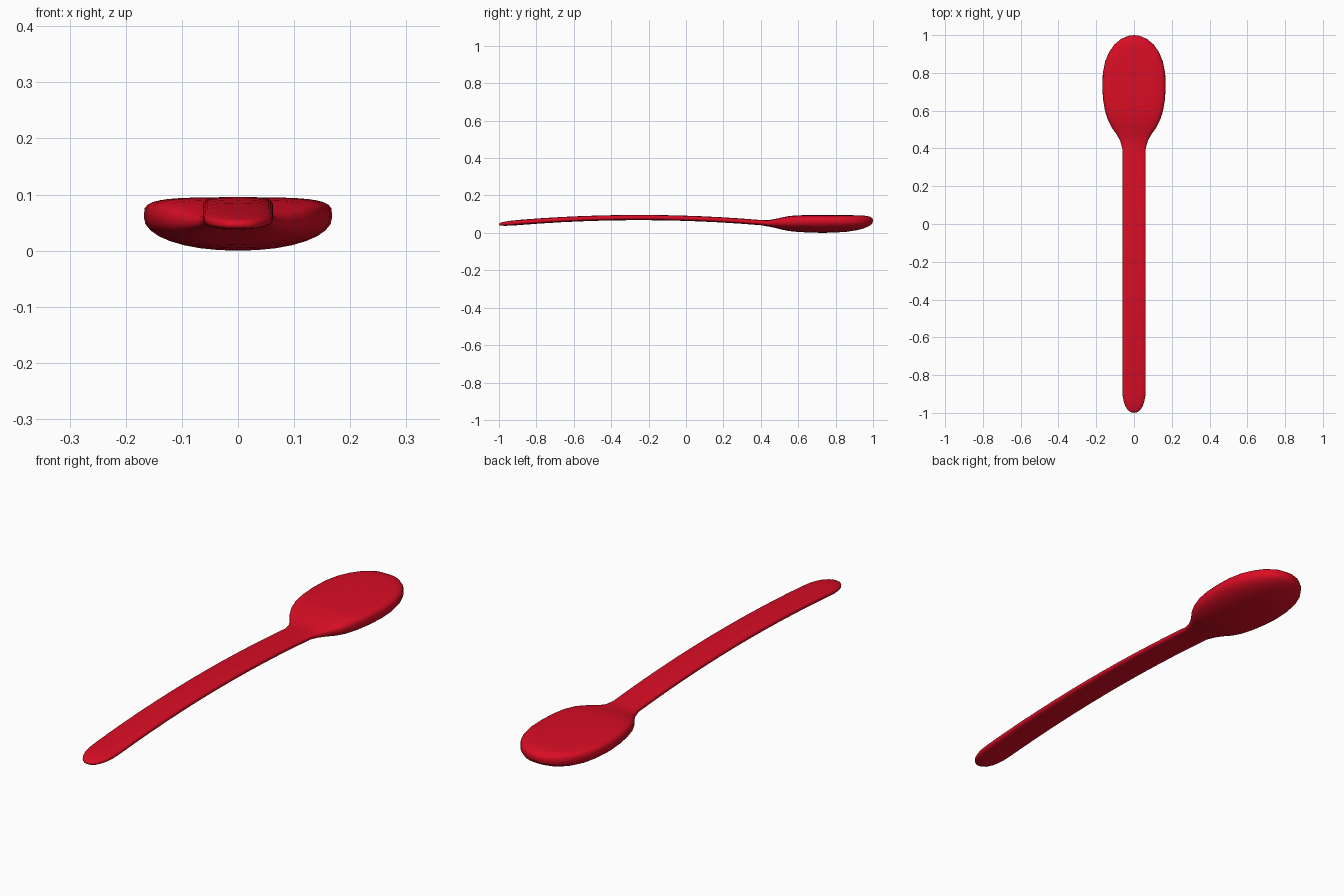
import bpy, bmesh, math

if "Cube" in bpy.data.objects:
    bpy.data.objects.remove(bpy.data.objects["Cube"])

SIDES = 32

# Bowl stations: y, half width, bottom z, top z
BOWL = [
    (0.44, 0.073, 0.034, 0.068),
    (0.475, 0.092, 0.027, 0.074),
    (0.51, 0.118, 0.018, 0.082),
    (0.55, 0.138, 0.010, 0.090),
    (0.60, 0.154, 0.005, 0.094),
    (0.66, 0.164, 0.002, 0.095),
    (0.73, 0.168, 0.000, 0.095),
    (0.80, 0.165, 0.002, 0.095),
    (0.86, 0.153, 0.006, 0.095),
    (0.91, 0.132, 0.014, 0.094),
    (0.95, 0.104, 0.024, 0.093),
    (0.98, 0.068, 0.037, 0.088),
    (0.996, 0.030, 0.050, 0.079),
]


def handle_z(y):
    """Gentle arch of the handle's centre line."""
    return 0.082 - 0.064 * (y + 0.25) ** 2


def section(bm, y, w, zb, zm, zt, pt, pb):
    """Rounded cross-section, with separate curves above and below the widest line."""
    ring = []
    for i in range(SIDES):
        a = 2 * math.pi * i / SIDES
        c, s = math.cos(a), math.sin(a)
        p, h = (pt, zt - zm) if s >= 0 else (pb, zm - zb)
        x = w * math.copysign(abs(c) ** (2 / p), c)
        z = zm + h * math.copysign(abs(s) ** (2 / p), s)
        ring.append(bm.verts.new((x, y, z)))
    return ring


bm = bmesh.new()
rings = []

# Handle: rounded tip, then an even arched bar
for k in range(1, 7):
    a = k / 6 * math.pi / 2
    y = -0.88 - 0.12 * math.cos(a)
    z, t = handle_z(y), 0.014 * math.sin(a) ** 0.6
    rings.append(section(bm, y, 0.062 * math.sin(a) ** 0.9, z - t, z, z + t, 2.8, 2.8))
for k in range(1, 13):
    y = -0.88 + 1.28 * k / 12
    z = handle_z(y)
    rings.append(section(bm, y, 0.062, z - 0.014, z, z + 0.014, 3, 3))

# Bowl: flat top with a rounded rim, shallow round underside
for y, w, zb, zt in BOWL:
    f = min(1, max(0, (w - 0.06) / 0.1))
    zm = zb + (zt - zb) * (0.5 + 0.13 * f)
    rings.append(section(bm, y, w, zb, zm, zt, 2.8 + 1.2 * f, 2.6 - 0.5 * f))

# Skin between the sections
for r0, r1 in zip(rings, rings[1:]):
    for i in range(SIDES):
        j = (i + 1) % SIDES
        bm.faces.new((r0[i], r0[j], r1[j], r1[i]))

# Ends closed to a point
for ring, tip in ((rings[0], (0, -1, handle_z(-1))), (rings[-1], (0, 1, 0.066))):
    v = bm.verts.new(tip)
    for i in range(SIDES):
        bm.faces.new((ring[i], ring[(i + 1) % SIDES], v))
bmesh.ops.recalc_face_normals(bm, faces=bm.faces)
for f in bm.faces:
    f.smooth = True

mesh = bpy.data.meshes.new("spoon")
bm.to_mesh(mesh)
bm.free()
spoon = bpy.data.objects.new("spoon", mesh)
bpy.context.collection.objects.link(spoon)

red = bpy.data.materials.new("red plastic")
red.diffuse_color = (0.70, 0.004, 0.018, 1)
red.use_nodes = True
red.node_tree.nodes["Principled BSDF"].inputs["Base Color"].default_value = red.diffuse_color
mesh.materials.append(red)
